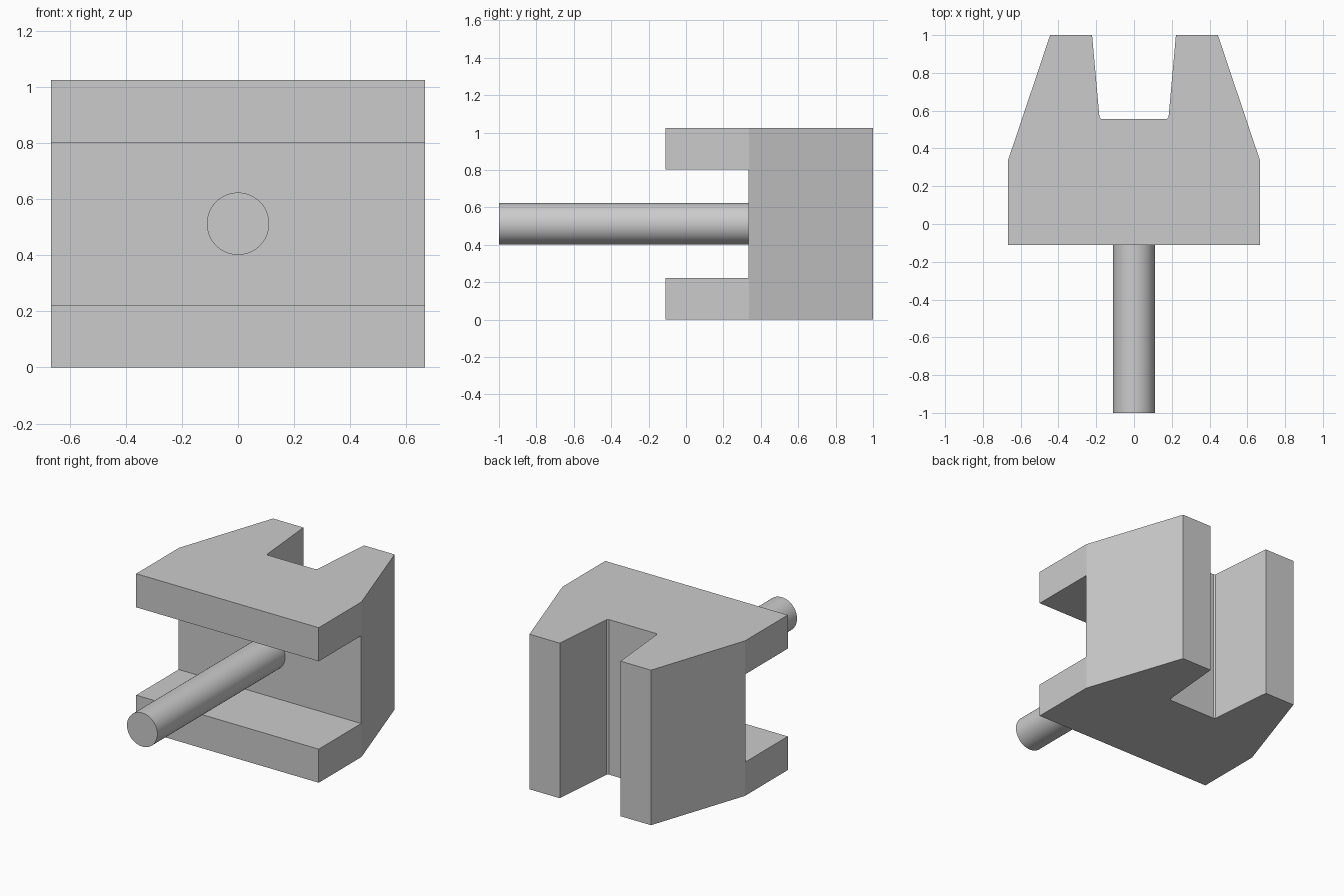
import bpy, bmesh, math
from mathutils import Matrix

cube = bpy.data.objects.get("Cube")
if cube:
    bpy.data.objects.remove(cube, do_unlink=True)

HEIGHT = 1.024
grey = bpy.data.materials.new("plain grey")
grey.use_nodes = True
colour = (0.6, 0.6, 0.6, 1)
grey.diffuse_color = colour
grey.node_tree.nodes["Principled BSDF"].inputs["Base Color"].default_value = colour


def add_object(name, bm):
    bmesh.ops.recalc_face_normals(bm, faces=bm.faces[:])
    mesh = bpy.data.meshes.new(name)
    bm.to_mesh(mesh)
    bm.free()
    mesh.materials.append(grey)
    obj = bpy.data.objects.new(name, mesh)
    bpy.context.collection.objects.link(obj)
    return obj


# Forked body: mirrored plan outline extruded upwards
half = [(0.667, -0.11), (0.667, 0.337), (0.444, 1), (0.222, 1),
        (0.183, 0.566), (0.174, 0.557)]
outline = half + [(-x, y) for x, y in reversed(half)]
bm = bmesh.new()
base = bm.faces.new([bm.verts.new((x, y, 0)) for x, y in outline])
top = bmesh.ops.extrude_face_region(bm, geom=[base])["geom"]
bmesh.ops.translate(bm, vec=(0, 0, HEIGHT),
                    verts=[v for v in top if isinstance(v, bmesh.types.BMVert)])
body = add_object("forked_body", bm)

# Front recess cut across the full width
bm = bmesh.new()
bmesh.ops.create_cube(bm, size=1, matrix=Matrix.Translation((0, -0.167, 0.512))
                      @ Matrix.Diagonal((2, 1, 0.58, 1)))
cutter = add_object("recess_cutter", bm)
cutter.hide_render = True
bpy.context.view_layer.objects.active = body
cut = body.modifiers.new("front_recess", 'BOOLEAN')
cut.operation = 'DIFFERENCE'
cut.solver = 'EXACT'
cut.object = cutter
bpy.ops.object.modifier_apply(modifier=cut.name)
bpy.data.objects.remove(cutter, do_unlink=True)

# Round shaft from the recess wall out to the front
bm = bmesh.new()
bmesh.ops.create_cone(bm, cap_ends=True, segments=64, radius1=0.111, radius2=0.111,
                      depth=1.335, matrix=Matrix.Translation((0, -0.3325, 0.512))
                      @ Matrix.Rotation(math.pi / 2, 4, 'X'))
shaft = add_object("shaft", bm)
bpy.ops.object.select_all(action='DESELECT')
shaft.select_set(True)
bpy.context.view_layer.objects.active = shaft
bpy.ops.object.shade_smooth_by_angle(angle=math.radians(30))
